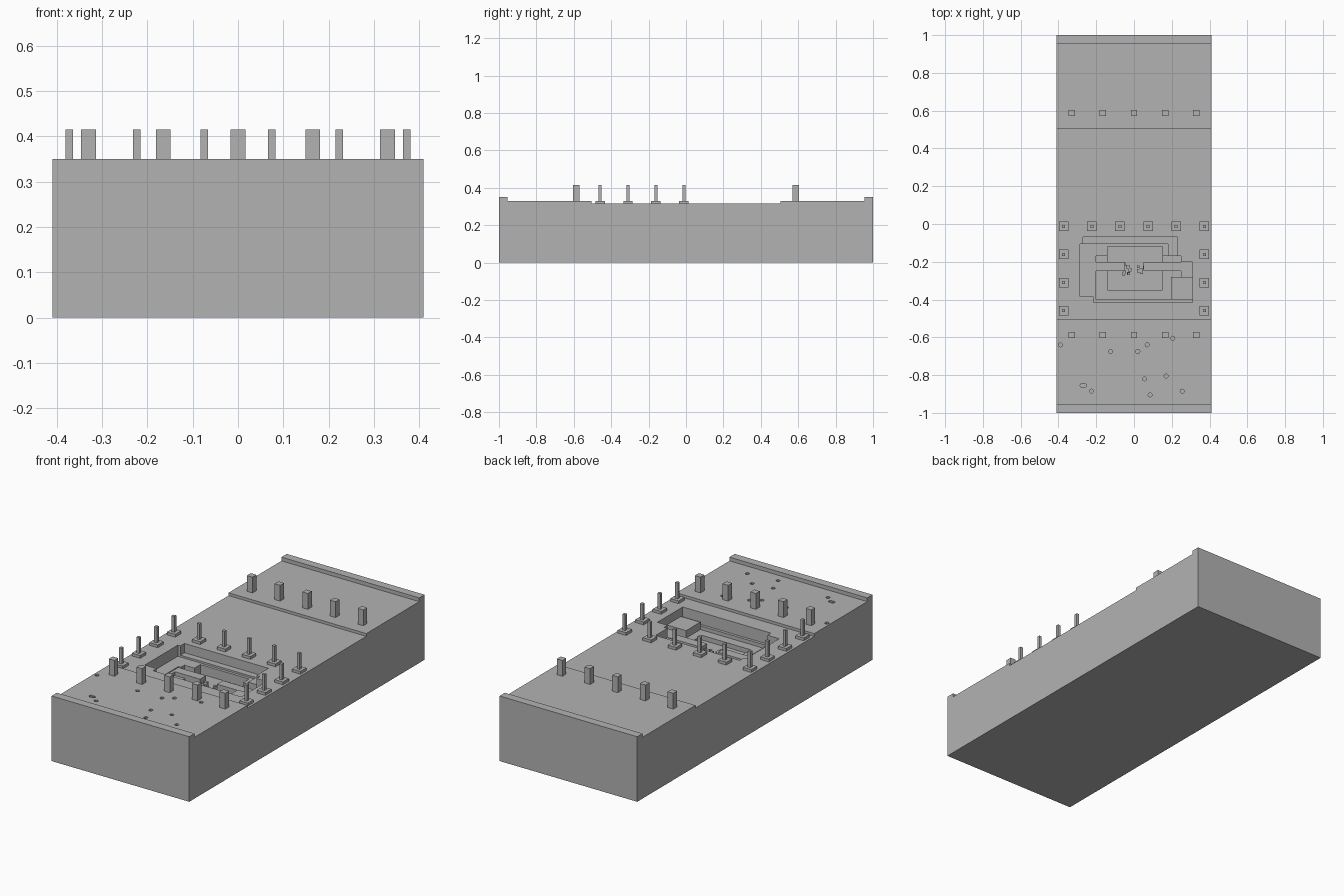
import bpy
import bmesh
import random
from mathutils import Vector

cube = bpy.data.objects.get("Cube")
if cube:
    bpy.data.objects.remove(cube, do_unlink=True)

random.seed(4)
concrete = bpy.data.materials.new("concrete grey")
concrete.use_nodes = True
grey = (0.45, 0.45, 0.45, 1)
concrete.diffuse_color = grey
concrete.node_tree.nodes["Principled BSDF"].inputs["Base Color"].default_value = grey

W, HALF = 0.41, 1.0
ROAD, WALK, CURB, POST_TOP = 0.315, 0.33, 0.35, 0.415


def finish(name, bm):
    bmesh.ops.recalc_face_normals(bm, faces=bm.faces)
    mesh = bpy.data.meshes.new(name)
    bm.to_mesh(mesh)
    bm.free()
    mesh.materials.append(concrete)
    ob = bpy.data.objects.new(name, mesh)
    bpy.context.collection.objects.link(ob)
    return ob


def box(name, x0, x1, y0, y1, z0, z1):
    bm = bmesh.new()
    lo, hi = Vector((x0, y0, z0)), Vector((x1, y1, z1))
    bmesh.ops.create_cube(bm, size=1)
    for v in bm.verts:
        v.co = (lo + hi) / 2 + v.co * (hi - lo)
    return finish(name, bm)


def post(name, x, y, width, z0, z1):
    h = width / 2
    return box(name, x - h, x + h, y - h, y + h, z0, z1)


def cut(target, cutter):
    cutter.hide_render = True
    mod = target.modifiers.new("cut", 'BOOLEAN')
    mod.operation = 'DIFFERENCE'
    mod.solver = 'EXACT'
    mod.object = cutter
    bpy.context.view_layer.objects.active = target
    bpy.ops.object.modifier_apply(modifier=mod.name)
    bpy.data.objects.remove(cutter, do_unlink=True)


# Street block: one side profile drawn across the full width
profile = [(-HALF, 0), (HALF, 0), (HALF, CURB), (0.955, CURB), (0.955, WALK),
           (0.505, WALK), (0.505, ROAD), (-0.505, ROAD), (-0.505, WALK),
           (-0.955, WALK), (-0.955, CURB), (-HALF, CURB)]
bm = bmesh.new()
face = bm.faces.new([bm.verts.new((-W, y, z)) for y, z in profile])
side = bmesh.ops.extrude_face_region(bm, geom=[face])
verts = [g for g in side["geom"] if isinstance(g, bmesh.types.BMVert)]
bmesh.ops.translate(bm, verts=verts, vec=(2 * W, 0, 0))
street = finish("street_block", bm)

# Excavation: overlapping stepped cuts
pits = [(-0.27, 0.23, -0.37, -0.07, 0.265),
        (-0.285, 0.18, -0.385, -0.105, 0.255),
        (-0.215, 0.31, -0.415, -0.2, 0.25),
        (-0.2, 0.25, -0.4, -0.17, 0.23),
        (-0.14, 0.15, -0.35, -0.12, 0.205)]
for x0, x1, y0, y1, z in pits:
    cut(street, box("pit_cutter", x0, x1, y0, y1, z, 0.5))

# Small chipped holes in the front pavement
chips = [(-0.39, -0.64), (-0.125, -0.675), (0.02, -0.675), (0.07, -0.64),
         (0.205, -0.605), (0.055, -0.82), (0.17, -0.805), (-0.225, -0.885),
         (0.085, -0.905), (0.255, -0.885), (-0.275, -0.855), (-0.262, -0.855)]
for x, y in chips:
    bm = bmesh.new()
    bmesh.ops.create_cone(bm, cap_ends=True, segments=8, radius1=0.011,
                          radius2=0.011, depth=0.04)
    bmesh.ops.translate(bm, verts=bm.verts, vec=(x, y, WALK + 0.008))
    cut(street, finish("chip_cutter", bm))

# Broken slabs crossing the excavation
box("left_broken_slab", -0.21, -0.05, -0.25, -0.2, 0.2, 0.25)
box("right_broken_slab", 0.05, 0.29, -0.25, -0.2, 0.2, 0.25)
box("corner_slab", 0.195, 0.31, -0.4, -0.28, 0.22, 0.27)

# Rubble beside the break
for sign in (-1, 1):
    for i in range(7):
        x = sign * random.uniform(0.02, 0.06)
        y = random.uniform(-0.27, -0.2)
        size = random.uniform(0.012, 0.02)
        post("rubble", x, y, size, 0.2, 0.215 + random.uniform(0, 0.02))

# Thick bollards along both pavements
for y in (-0.587, 0.587):
    for i in range(-2, 3):
        post("bollard", i * 0.165, y, 0.033, WALK - 0.005, POST_TOP)

# Thin barrier posts on square feet around the excavation
spots = [((i - 2.5) * 0.149, -0.012) for i in range(6)]
spots += [(s * 0.3725, -0.012 - k * 0.149) for s in (-1, 1) for k in (1, 2, 3)]
for x, y in spots:
    post("barrier_foot", x, y, 0.05, ROAD - 0.005, WALK)
    post("barrier_post", x, y, 0.016, WALK - 0.005, POST_TOP)
